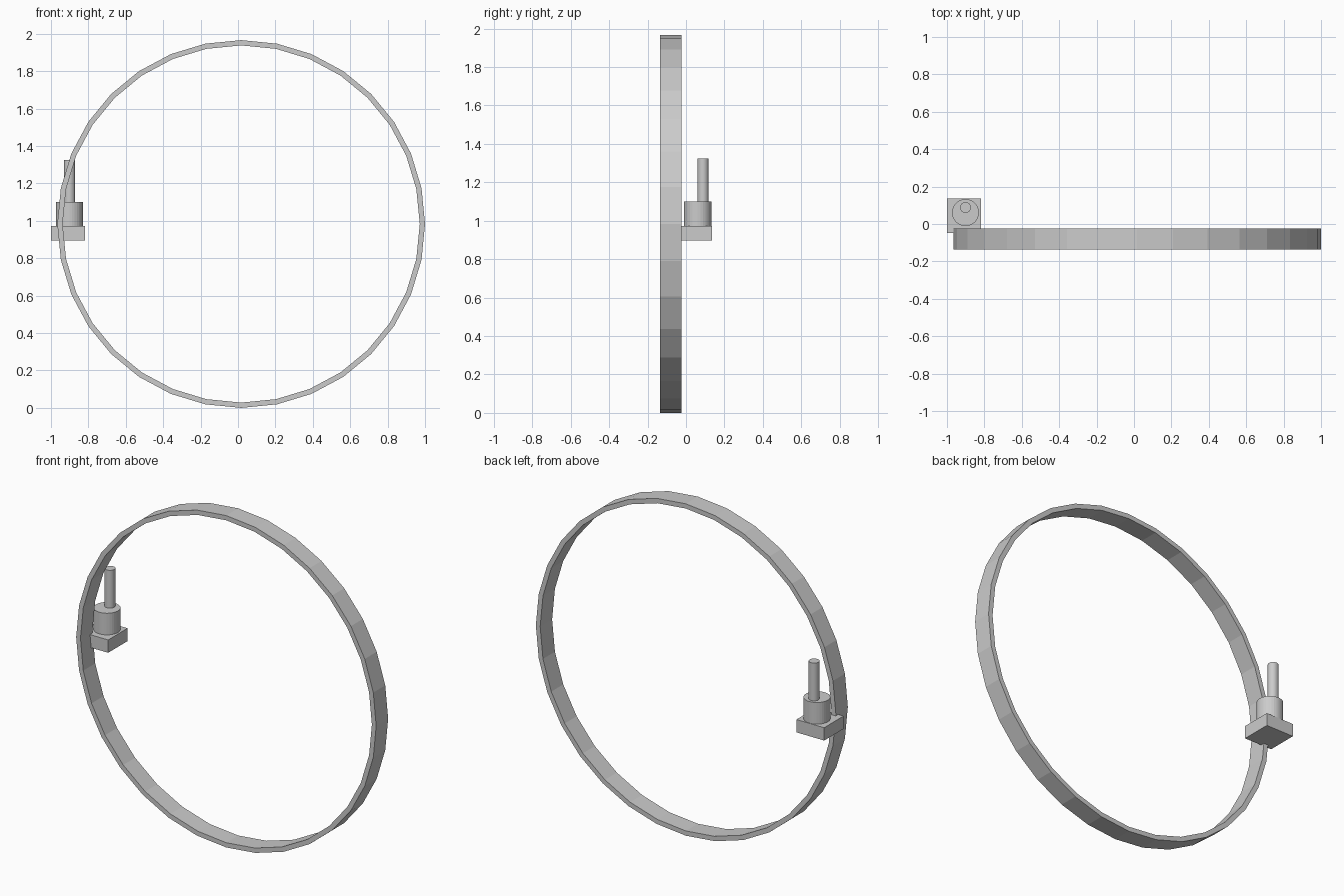
import bpy
from math import pi

if "Cube" in bpy.data.objects:
    bpy.data.objects.remove(bpy.data.objects["Cube"])


def cylinder(name, radius, x, y, z0, z1, sides=32):
    bpy.ops.mesh.primitive_cylinder_add(vertices=sides, radius=radius, depth=z1 - z0,
                                        location=(x, y, (z0 + z1) / 2))
    obj = bpy.context.object
    obj.name = name
    return obj


# Large upright hoop: open faceted tube thickened inwards
bpy.ops.mesh.primitive_cylinder_add(vertices=32, radius=0.983, depth=0.112,
                                    end_fill_type='NOTHING',
                                    location=(0.017, -0.079, 0.983),
                                    rotation=(pi / 2, 0, 0))
hoop = bpy.context.object
hoop.name = "hoop"
wall = hoop.modifiers.new("wall", 'SOLIDIFY')
wall.thickness = 0.028
wall.offset = -1
wall.use_even_offset = True

# Square base block behind the left side of the hoop
bpy.ops.mesh.primitive_cube_add(size=1, location=(-0.909, 0.044, 0.934))
base = bpy.context.object
base.name = "base_block"
base.scale = (0.182, 0.182, 0.076)

# Wide drum and thin off-centre post stacked on the block
cylinder("drum", 0.072, -0.901, 0.061, 0.972, 1.10)
cylinder("post", 0.029, -0.901, 0.088, 1.10, 1.324)
